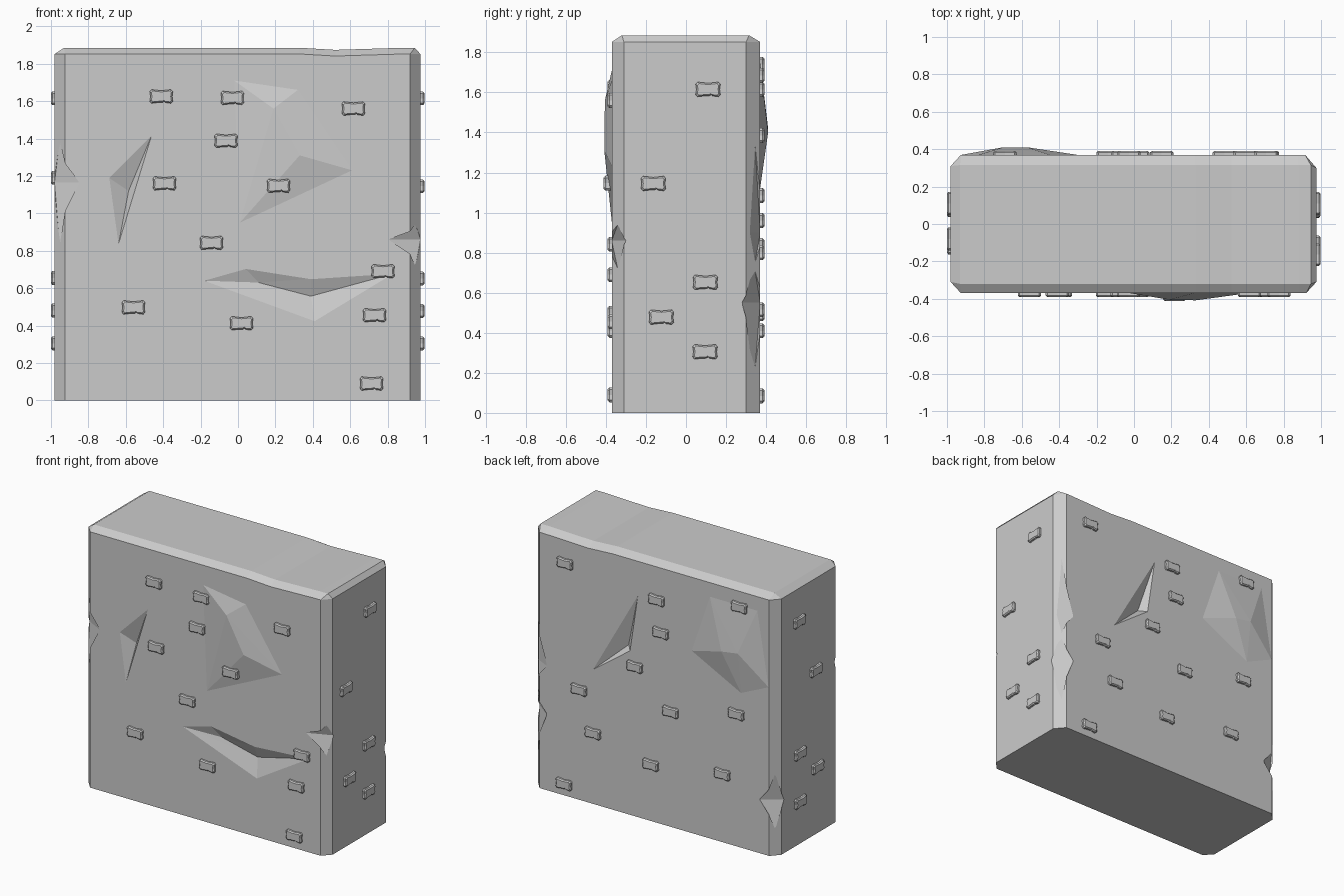
import bpy, bmesh
from mathutils import Matrix, Vector

if "Cube" in bpy.data.objects:
    bpy.data.objects.remove(bpy.data.objects["Cube"])

FY = 0.37  # half depth of the wall block


def make(name, bm):
    bmesh.ops.recalc_face_normals(bm, faces=bm.faces)
    me = bpy.data.meshes.new(name)
    bm.to_mesh(me)
    bm.free()
    ob = bpy.data.objects.new(name, me)
    bpy.context.collection.objects.link(ob)
    return ob


def hull_bm(points):
    bm = bmesh.new()
    for p in points:
        bm.verts.new(p)
    res = bmesh.ops.convex_hull(bm, input=bm.verts)
    loose = [v for v in bm.verts if not v.link_faces]
    bmesh.ops.delete(bm, geom=loose, context='VERTS')
    bmesh.ops.dissolve_limit(bm, angle_limit=0.005, verts=bm.verts, edges=bm.edges)
    return bm


# Main block: chamfered vertical corners, bevelled top rim
L, R = -0.98, 0.975
octagon = [(L, -.31), (L + .055, -FY), (R - .055, -FY), (R, -.31),
           (R, .30), (R - .06, FY), (L + .055, FY), (L, .31)]
pts = [(x, y, z) for z in (0, 1.852) for x, y in octagon]
pts += [(x, y, 1.885) for x in (-.93, .945) for y in (-.32, .315)]
bm = hull_bm(pts)

# Worn dip across the top
for x in (.33, .52, .88):
    bmesh.ops.bisect_plane(bm, geom=bm.verts[:] + bm.edges[:] + bm.faces[:],
                           plane_co=(x, 0, 0), plane_no=(1, 0, 0))
for v in bm.verts:
    if abs(v.co.x - .52) < .001 and v.co.z > 1.8:
        v.co.z -= .011
block = make("stone_block", bm)


def cut(points):
    cutter = make("cutter", hull_bm(points))
    cutter.hide_render = True
    mod = block.modifiers.new("cut", 'BOOLEAN')
    mod.operation = 'DIFFERENCE'
    mod.solver = 'EXACT'
    mod.object = cutter
    bpy.context.view_layer.objects.active = block
    bpy.ops.object.modifier_apply(modifier=mod.name)
    bpy.data.objects.remove(cutter)


def dent(side, outline, deep):
    """Faceted gouge in the front (-1) or back (1) face; deep = (x, z, depth)."""
    p = [(x, side * (FY + d), z) for x, z in outline for d in (.001, .1)]
    cut(p + [(x, side * (FY - d), z) for x, z, d in deep])


def chip(sx, sy, z, up, down, wx, wy):
    """Notch knocked out of a vertical corner."""
    ex = R if sx > 0 else -L
    corner = (sx * (ex - .026), sy * (FY - .029))
    cut([(*corner, z + up), (*corner, z - down),
         (sx * (ex - wx), sy * (FY + .001), z),
         (sx * (ex + .001), sy * (FY - wy), z),
         (sx * (ex + .12), sy * (FY + .12), z)])


# Gouges in the faces
dent(-1, [(-.46, 1.42), (-.69, 1.19), (-.64, .83), (-.57, 1.12)],
     [(-.585, 1.12, .045)])
dent(-1, [(-.19, .64), (.04, .705), (.39, .65), (.41, .42)],
     [(.11, .63, .03), (.39, .557, .04)])
dent(-1, [(.39, .65), (.84, .68), (.41, .42)], [(.39, .557, .04)])
dent(1, [(.124, 1.61), (.33, 1.25), (.49, .968), (.188, 1.187)],
     [(.235, 1.2, .05)])

# Chipped corners
chip(-1, -1, 1.165, .22, .33, .13, .07)
chip(1, -1, .86, .08, .14, .17, .07)
chip(-1, 1, .39, .2, .2, .13, .09)
chip(1, 1, .90, .5, .17, .12, .06)
chip(1, 1, .55, .18, .37, .12, .09)


# Low faceted swellings on the faces
def bulge(name, side, outline, peaks):
    p = [(x, side * (FY - d), z) for x, z in outline for d in (0, .03)]
    make(name, hull_bm(p + [(x, side * y, z) for x, z, y in peaks]))


bulge("front_bulge", -1, [(-.02, 1.71), (.32, 1.66), (.61, 1.23), (.01, .95)],
      [(.19, 1.56, .405), (.33, 1.31, .408)])
bulge("back_bulge", 1,
      [(-.45, 1.75), (-.83, 1.75), (-.92, 1.22), (-.70, 1.12), (-.305, 1.32)],
      [(-.70, 1.42, .41), (-.57, 1.40, .41)])

# Small raised brick: pinched outline with a nick in the lower edge
half = [(-.062, -.026), (-.052, -.037), (-.02, -.033), (.008, -.032),
        (.016, -.026), (.022, -.033), (.052, -.037), (.062, -.026)]
outline = half + [(.058, 0), (.062, .026), (.052, .037), (0, .031),
                  (-.052, .037), (-.062, .026), (-.058, 0)]
bm = bmesh.new()
rings = [[bm.verts.new((u * s, v * t, w)) for u, v in outline]
         for w, s, t in ((-.025, 1, 1), (.013, 1, 1), (.021, .86, .78))]
n = len(outline)
for a, b in zip(rings, rings[1:]):
    for i in range(n):
        bm.faces.new((a[i], a[(i + 1) % n], b[(i + 1) % n], b[i]))
bm.faces.new(rings[-1])
bm.faces.new(rings[0][::-1])
first = make("brick_shape", bm)
brick_mesh = first.data
bpy.data.objects.remove(first)


def bricks(name, normal, offset, spots):
    w, v = Vector(normal), Vector((0, 0, 1))
    u = v.cross(w)
    rot = Matrix((u, v, w)).transposed().to_4x4()
    for i, spot in enumerate(spots):
        a, z = spot[:2]
        lift = spot[2] if len(spot) > 2 else 0
        axis = Vector((abs(u.x), abs(u.y), 0))
        ob = bpy.data.objects.new(f"{name}_{i + 1}", brick_mesh)
        ob.matrix_world = Matrix.Translation(
            axis * a + v * z + w * (offset + lift)) @ rot
        bpy.context.collection.objects.link(ob)


# Bricks on each side: (position along face, height, extra lift)
bricks("front_brick", (0, -1, 0), FY, [
    (-.41, 1.625), (-.03, 1.617), (.617, 1.56), (-.064, 1.388),
    (-.393, 1.16), (.217, 1.147, .02), (-.142, .842), (-.559, .497),
    (.019, .412), (.775, .69), (.73, .455), (.714, .09)])
bricks("back_brick", (0, 1, 0), FY, [
    (.706, 1.685), (-.027, 1.615), (-.06, 1.385), (-.69, 1.74),
    (.148, 1.085), (.594, .80), (-.139, .835), (-.665, .96),
    (.483, .515), (.02, .41), (-.553, .495), (.714, .085)])
bricks("right_brick", (1, 0, 0), R, [
    (.11, 1.615), (-.163, 1.145), (.097, .652), (-.123, .478), (.095, .305)])
bricks("left_brick", (-1, 0, 0), -L, [
    (.11, 1.615), (-.08, 1.19), (.10, .655), (-.10, .48), (.10, .305)])
